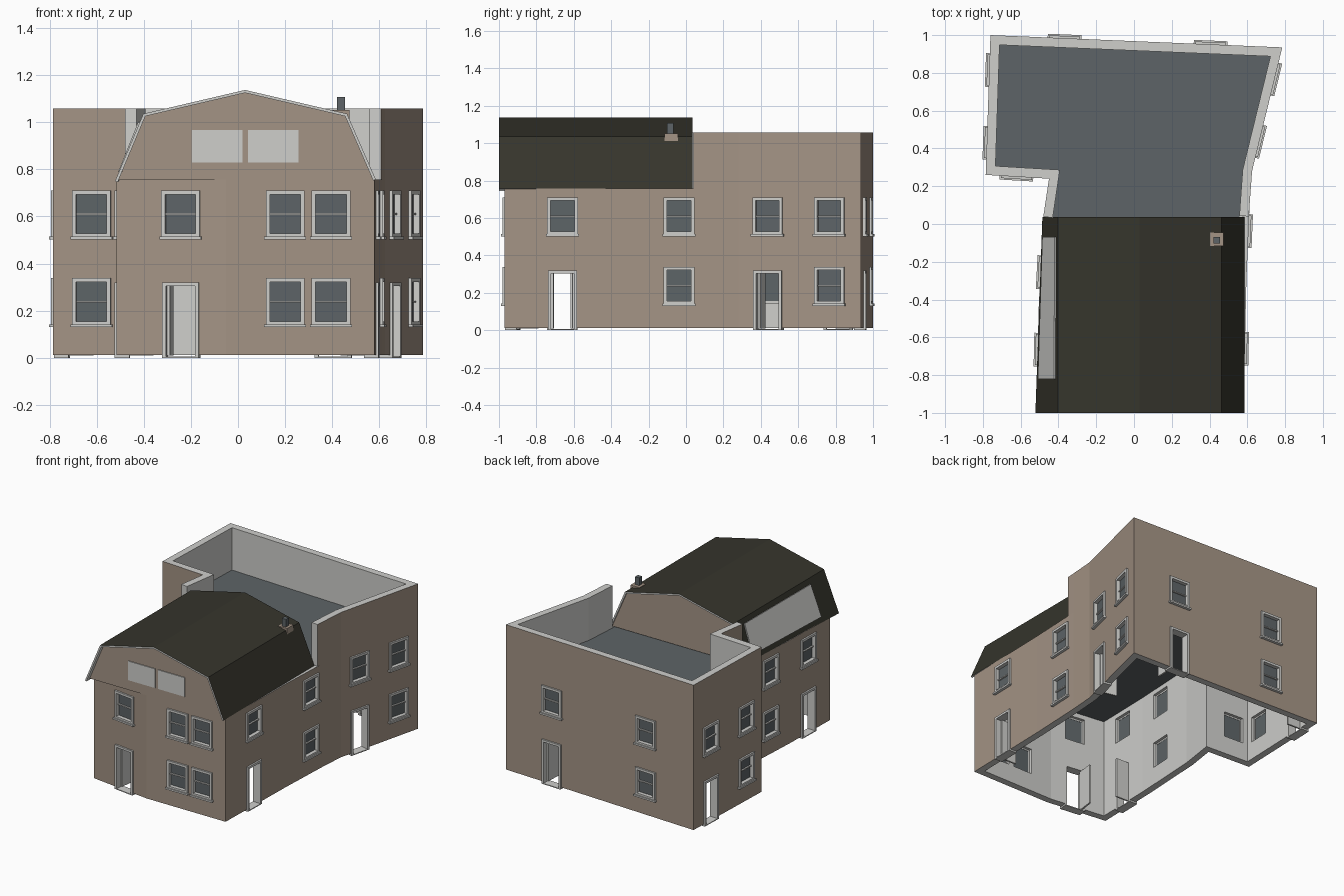
import bpy, bmesh
from mathutils import Vector, Matrix

cube = bpy.data.objects.get("Cube")
if cube:
    bpy.data.objects.remove(cube, do_unlink=True)


def material(name, rgb):
    m = bpy.data.materials.new(name)
    m.use_nodes = True
    m.diffuse_color = (*rgb, 1)
    m.node_tree.nodes["Principled BSDF"].inputs["Base Color"].default_value = (*rgb, 1)
    return m


TRIM = material("light trim", (0.62, 0.62, 0.60))
WALL = material("tan wall", (0.37, 0.295, 0.235))
GREY = material("slate grey", (0.11, 0.127, 0.135))
ROOF = material("dark roof", (0.036, 0.035, 0.025))


def finish(bm, name, mats):
    bmesh.ops.recalc_face_normals(bm, faces=bm.faces)
    me = bpy.data.meshes.new(name)
    bm.to_mesh(me)
    bm.free()
    for m in mats:
        me.materials.append(m)
    ob = bpy.data.objects.new(name, me)
    bpy.context.collection.objects.link(ob)
    return ob


def offset(path, d, closed):
    """Shift a 2D path to its left by d, with mitred corners."""
    pts = [Vector(p) for p in path]
    n, out = len(pts), []
    for i, p in enumerate(pts):
        dirs = []
        if closed or i > 0:
            dirs.append((p - pts[i - 1]).normalized())
        if closed or i < n - 1:
            dirs.append((pts[(i + 1) % n] - p).normalized())
        norms = [Vector((-v.y, v.x)) for v in dirs]
        m = sum(norms, Vector((0, 0))).normalized()
        out.append(p + m * d / m.dot(norms[0]))
    return out


def shell(name, rings, closed, mats, outer_mat):
    """Skin between four matching rings: outer A, outer B, inner B, inner A."""
    bm = bmesh.new()
    vs = [[bm.verts.new(p) for p in ring] for ring in rings]
    n = len(vs[0])
    for i in range(n if closed else n - 1):
        j = (i + 1) % n
        for k in range(4):
            a, b = vs[k], vs[(k + 1) % 4]
            f = bm.faces.new((a[i], a[j], b[j], b[i]))
            f.material_index = outer_mat if k == 0 else 0
    if not closed:
        for i in (0, n - 1):
            bm.faces.new([r[i] for r in vs])
    return finish(bm, name, mats)


def wall(name, path, z0, z1, closed):
    inner = offset(path, 0.05, closed)
    rings = [[(*p, z) for p in ps] for ps, z in
             ((path, z0), (path, z1), (inner, z1), (inner, z0))]
    return shell(name, rings, closed, [TRIM, WALL], 1)


def prism(name, pts, depth, mat):
    """Closed polygon pushed along a depth vector."""
    bm = bmesh.new()
    f = bm.faces.new([bm.verts.new(p) for p in pts])
    ext = bmesh.ops.extrude_face_region(bm, geom=[f], use_keep_orig=True)
    bmesh.ops.translate(bm, vec=depth, verts=[v for v in ext["geom"]
                                              if isinstance(v, bmesh.types.BMVert)])
    return finish(bm, name, [mat])


# Footprint, counter-clockwise from the front corner on the right-hand side
PLAN = [(-0.515, -0.91), (-0.05, -0.97), (0.58, -0.97), (0.595, -0.3),
        (0.612, 0.1), (0.625, 0.28), (0.785, 0.935), (-0.76, 1.0),
        (-0.785, 0.26), (-0.45, 0.24), (-0.48, 0.04), (-0.505, -0.45)]
EAVE = 0.757
lower = wall("lower_walls", PLAN, 0.012, EAVE, True)
wall("parapet", [(0.608, 0.04)] + PLAN[4:11], EAVE, 1.058, False)
prism("flat_roof_deck", [(*p, 0.738) for p in offset(PLAN, 0.049, True)],
      (0, 0, 0.014), GREY)

# Openings: plan edge, position along x or y, lower storey is a door
OPENINGS = [(0, -0.243, True), (1, 0.2, False), (1, 0.395, False),
            (2, -0.66, True), (3, -0.037, False), (5, 0.437, True),
            (5, 0.767, False), (6, 0.405, True), (6, -0.368, False),
            (7, 0.815, True), (7, 0.43, False), (8, -0.622, False),
            (10, -0.255, False), (11, -0.665, True)]
parts = {k: bmesh.new() for k in ("cutter", "window_frames", "window_glass",
                                  "window_sills", "door_frames", "open_doors")}


def opening_frame(edge, c):
    p, q = Vector(PLAN[edge]), Vector(PLAN[(edge + 1) % len(PLAN)])
    d = q - p
    a = 0 if abs(d.x) > abs(d.y) else 1
    o = p + d * (c - p[a]) / d[a]
    d.normalize()
    return o.to_3d(), d.to_3d(), Vector((d.y, -d.x, 0))


def box(part, frame, u, n, z):
    """Box given by ranges along the wall, out of the wall, and up."""
    o, du, dn = frame
    axes = (du, dn, Vector((0, 0, 1)))
    loc, cols = o.copy(), []
    for ax, (lo, hi) in zip(axes, (u, n, z)):
        loc += ax * (lo + hi) / 2
        cols.append(ax * (hi - lo))
    m = Matrix(cols).transposed().to_4x4()
    m.translation = loc
    bmesh.ops.create_cube(parts[part], size=1, matrix=m)


def window(fr, z):
    w, h, t = 0.082, 0.2, 0.017
    out = (-0.03, 0.012)
    box("cutter", fr, (-w + 0.006, w - 0.006), (-0.08, 0.05), (z + 0.006, z + h - 0.006))
    for s in (-1, 1):
        box("window_frames", fr, sorted((s * w, s * (w - t))), out, (z, z + h))
    for a in (z, z + h - t):
        box("window_frames", fr, (t - w, w - t), out, (a, a + t))
    box("window_frames", fr, (t - w, w - t), (-0.015, -0.004), (z + h / 2 - 0.004, z + h / 2 + 0.004))
    box("window_glass", fr, (t - w, w - t), (-0.028, -0.015), (z + t, z + h - t))
    box("window_sills", fr, (-w - 0.007, w + 0.007), (0, 0.02), (z - 0.008, z + 0.004))


def door(fr):
    w, h, t = 0.078, 0.32, 0.016
    box("cutter", fr, (-w + 0.006, w - 0.006), (-0.08, 0.05), (-0.05, h - 0.006))
    for s in (-1, 1):
        box("door_frames", fr, sorted((s * w, s * (w - t))), (-0.05, 0.012), (0, h))
    box("door_frames", fr, (t - w, w - t), (-0.05, 0.012), (h - t, h))
    box("door_frames", fr, (t - w, w - t), (-0.05, 0.012), (0, 0.006))
    # Door leaf swung inwards
    box("open_doors", fr, (t - w, t - w + 0.012), (-0.15, -0.03), (0.01, h - t))


for edge, c, has_door in OPENINGS:
    fr = opening_frame(edge, c)
    window(fr, 0.51)
    if has_door:
        door(fr)
    else:
        window(fr, 0.138)

cutter = finish(parts.pop("cutter"), "opening_cutter", [TRIM])
cutter.hide_render = True
for name, bm in parts.items():
    finish(bm, name, [GREY if name == "window_glass" else TRIM])

# Cut the openings through the lower walls
mod = lower.modifiers.new("openings", "BOOLEAN")
mod.object = cutter
mod.operation = "DIFFERENCE"
mod.solver = "EXACT"
deps = bpy.context.evaluated_depsgraph_get()
cut_mesh = bpy.data.meshes.new_from_object(lower.evaluated_get(deps))
lower.modifiers.clear()
lower.data = cut_mesh
bpy.data.objects.remove(cutter, do_unlink=True)


# Gambrel roof, with the left-hand eave running slightly askew
def profile(eave_x, eave_z):
    return [(0.585, 0.757), (0.463, 1.036), (0.03, 1.137), (-0.402, 1.036), (eave_x, eave_z)]


front, back = profile(-0.522, 0.75), profile(-0.485, 0.76)
stations = ((front, -1.0), (back, 0.036))
rings = [[(x, y, z) for x, z in p] for p, y in stations]
rings += [[(x, y, z) for x, z in offset(p, 0.012, False)] for p, y in stations[::-1]]
shell("gambrel_roof", rings, False, [TRIM, ROOF], 1)

# Gable walls closing both roof ends
for name, prof, y in (("front_gable", front, -0.97), ("back_gable", back, -0.015)):
    pts = [(x, y, max(z, EAVE)) for x, z in offset(prof, 0.011, False)]
    prism(name, pts, (0, 0.04, 0), WALL)

# Pair of pale panels on the front gable
for name, x in (("gable_panel_a", -0.195), ("gable_panel_b", 0.043)):
    prism(name, [(x, -0.976, 0.83), (x + 0.214, -0.976, 0.83),
                 (x + 0.214, -0.976, 0.968), (x, -0.976, 0.968)], (0, 0.007, 0), TRIM)


# Pale panel lying on the steep side slope
def slope_point(y, t):
    s = (y + 1) / 1.036
    knee = Vector((-0.402, y, 1.036))
    eave = Vector((-0.522, y, 0.75)).lerp(Vector((-0.485, y, 0.76)), s)
    return knee.lerp(eave, t) + Vector((-0.007, 0, 0.003))


prism("side_roof_panel", [slope_point(-0.82, 0.13), slope_point(-0.07, 0.13),
                          slope_point(-0.07, 0.88), slope_point(-0.82, 0.88)],
      (0.008, 0, -0.003), TRIM)


# Chimney base and pot
def column(name, x, y, r, z0, z1, mat):
    prism(name, [(x + a * r, y + b * r, z0) for a, b in ((-1, -1), (1, -1), (1, 1), (-1, 1))],
          (0, 0, z1 - z0), mat)


column("chimney_base", 0.438, -0.08, 0.036, 1.01, 1.053, WALL)
column("chimney_pot", 0.438, -0.085, 0.017, 1.05, 1.108, GREY)
